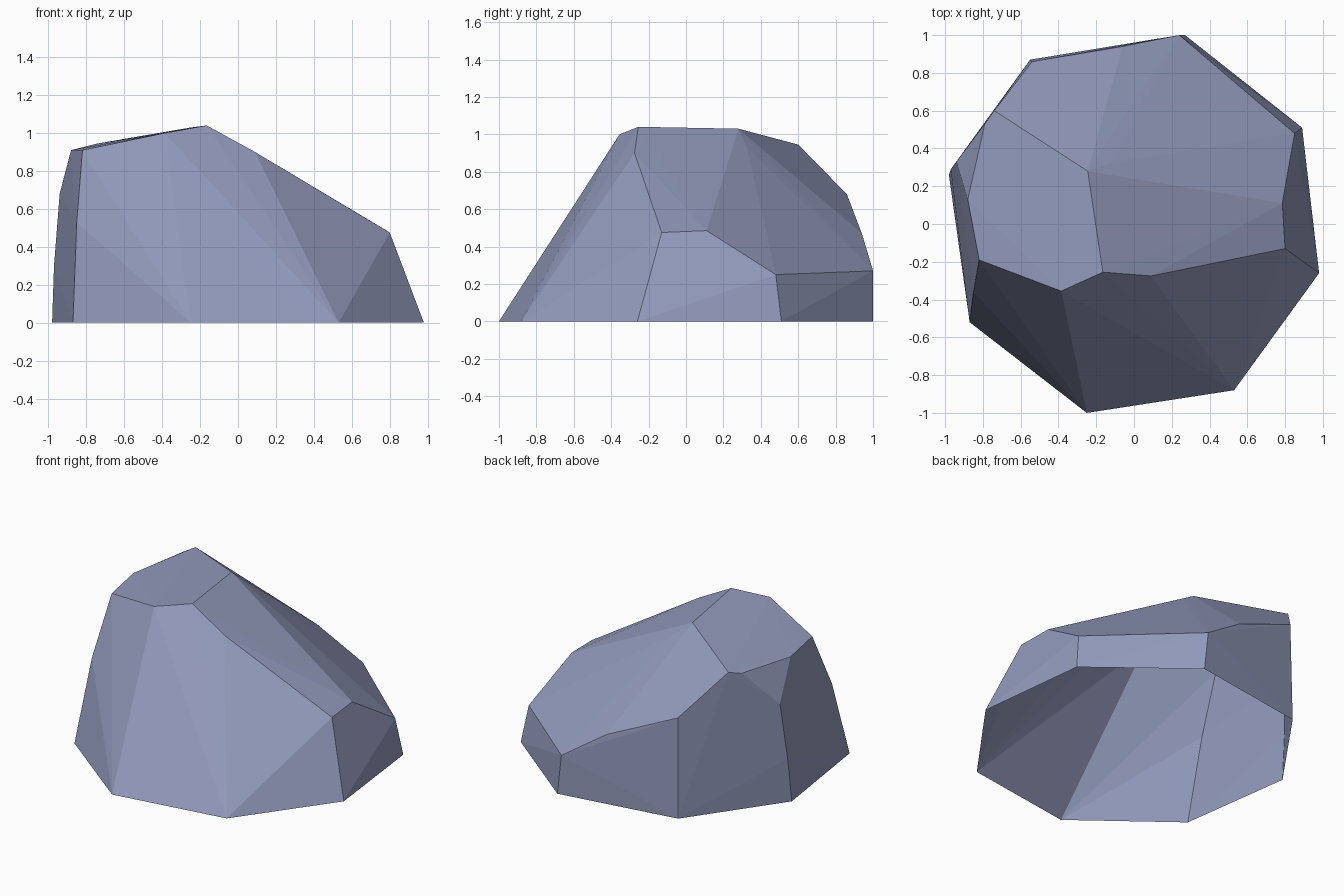
import bpy
import bmesh
from mathutils import Vector

cube = bpy.data.objects.get("Cube")
if cube:
    bpy.data.objects.remove(cube, do_unlink=True)

# Stone colour
stone = bpy.data.materials.new("blue grey stone")
stone.use_nodes = True
tone = (0.29, 0.325, 0.50, 1.0)
stone.diffuse_color = tone
bsdf = stone.node_tree.nodes["Principled BSDF"]
bsdf.inputs["Base Color"].default_value = tone
bsdf.inputs["Roughness"].default_value = 0.9

# Eight-sided footprint on the ground
footprint = [(-.25, -1), (.53, -.88), (.98, -.26), (.89, .51),
             (.27, 1), (-.55, .87), (-.98, .26), (-.87, -.52)]

# Corners where the side walls bend or end
shoulder = [(-.35, -.575, .65), (.3, -.57, .45), (.8, -.13, .475), (.785, .11, .485),
            (.85, .48, .25), (.24, 1, .27), (-.06, .94, .47), (-.54, .86, .68),
            (-.97, .29, .3), (-.94, .33, .68), (-.85, -.36, .53)]

# Rim of the tilted top and the slope falling from it
crown = [(-.82, -.19, .91), (-.385, -.355, 1), (-.165, -.255, 1.04), (.09, -.275, .9),
         (.22, -.19, .81), (-.12, .325, .93), (-.245, .28, 1.03), (-.74, .6, .945),
         (-.79, .53, .925), (-.88, .13, .91)]

# Wrap the corners in a faceted shell
bm = bmesh.new()
for corner in [(x, y, 0) for x, y in footprint] + shoulder + crown:
    bm.verts.new(Vector(corner))
bmesh.ops.convex_hull(bm, input=bm.verts[:])
bmesh.ops.delete(bm, geom=[v for v in bm.verts if not v.link_faces], context="VERTS")
bmesh.ops.recalc_face_normals(bm, faces=bm.faces[:])

# Leave the underside open
underside = [f for f in bm.faces if all(v.co.z < .001 for v in f.verts)]
bmesh.ops.delete(bm, geom=underside, context="FACES")

# Merge nearly level triangles into broad facets
bmesh.ops.dissolve_limit(bm, angle_limit=.02, verts=bm.verts[:], edges=bm.edges[:])

mesh = bpy.data.meshes.new("boulder")
bm.to_mesh(mesh)
bm.free()
mesh.materials.append(stone)
boulder = bpy.data.objects.new("boulder", mesh)
bpy.context.collection.objects.link(boulder)
